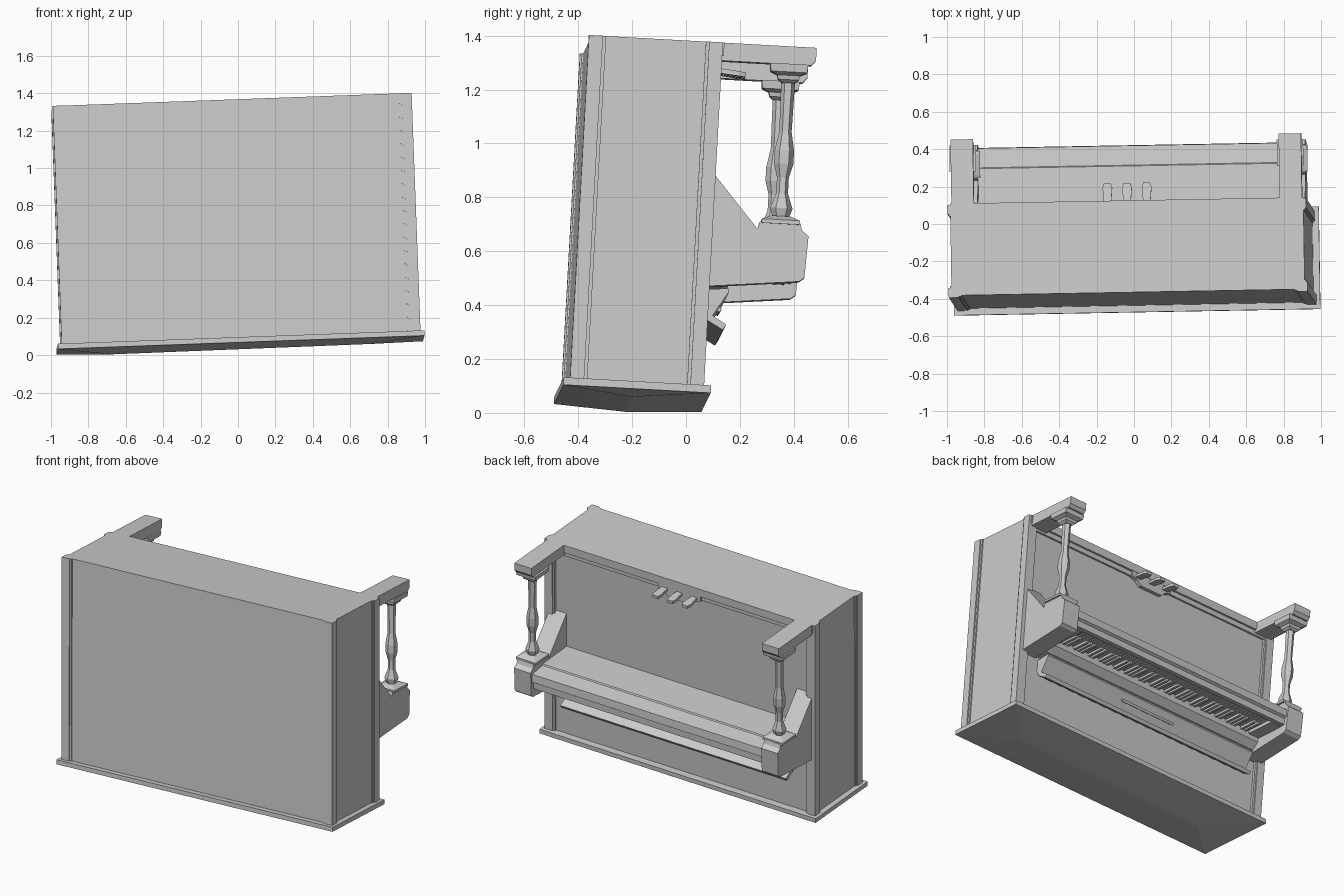
import bpy, bmesh, math
from mathutils import Vector, Matrix

cube = bpy.data.objects.get("Cube")
if cube:
    bpy.data.objects.remove(cube, do_unlink=True)

grey = bpy.data.materials.new("plain grey")
grey.use_nodes = True
COLOUR = (0.6, 0.6, 0.6, 1)
grey.diffuse_color = COLOUR
grey.node_tree.nodes["Principled BSDF"].inputs["Base Color"].default_value = COLOUR

# The whole instrument leans slightly
ax = Vector((1, 0.018, 0.0365)).normalized()
az = Vector((-0.0365, 0.055, 1))
az = (az - ax * az.dot(ax)).normalized()
ay = az.cross(ax)
TILT = Matrix((ax, ay, az)).transposed().to_4x4() @ Matrix.Translation((0.012, 0, 0))


def finish(name, bm):
    bmesh.ops.recalc_face_normals(bm, faces=bm.faces)
    mesh = bpy.data.meshes.new(name)
    bm.to_mesh(mesh)
    bm.free()
    mesh.transform(TILT)
    mesh.materials.append(grey)
    obj = bpy.data.objects.new(name, mesh)
    bpy.context.collection.objects.link(obj)
    return obj


def add_box(bm, x, y, z):
    size = [b - a for a, b in (x, y, z)]
    mid = [(a + b) / 2 for a, b in (x, y, z)]
    m = Matrix.Translation(mid) @ Matrix.Diagonal((*size, 1))
    bmesh.ops.create_cube(bm, size=1, matrix=m)


def boxes(name, *parts):
    bm = bmesh.new()
    for p in parts:
        add_box(bm, *p)
    return finish(name, bm)


def extrude(name, profile, x0, x1):
    """Extrude a (y, z) outline along x."""
    bm = bmesh.new()
    face = bm.faces.new([bm.verts.new((x0, y, z)) for y, z in profile])
    new = bmesh.ops.extrude_face_region(bm, geom=[face])["geom"]
    bmesh.ops.translate(bm, vec=(x1 - x0, 0, 0),
                        verts=[v for v in new if isinstance(v, bmesh.types.BMVert)])
    return finish(name, bm)


def turned(name, cx, cy, profile, sides):
    """Stack rings of (radius, z) into a faceted turned post."""
    bm = bmesh.new()
    rings = []
    for r, z in profile:
        rings.append([bm.verts.new((cx + r * math.cos(a), cy + r * math.sin(a), z))
                      for a in [math.tau * (i + 0.5) / sides for i in range(sides)]])
    for lo, hi in zip(rings, rings[1:]):
        for i in range(sides):
            j = (i + 1) % sides
            bm.faces.new((lo[i], lo[j], hi[j], hi[i]))
    bm.faces.new(rings[0])
    bm.faces.new(rings[-1])
    return finish(name, bm)


def span(s, a, b):
    return tuple(sorted((s * a, s * b)))


TOP, BASE = 1.345, 0.065

# Case and plinth
boxes("case", ((-.945, .945), (-.44, .025), (BASE, TOP)))
boxes("plinth", ((-.945, .945), (-.3, .052), (1.295, TOP)))
boxes("plinth_moulding", ((-.9, .9), (0, .038), (1.265, 1.295)))

# Corner posts with a narrow stepped bead beside each
for s, side in ((1, "left"), (-1, "right")):
    for end, y, bead in (("front", (-.452, -.40), (-.40, -.388)),
                         ("rear", (-.005, .046), (-.017, -.005))):
        boxes(f"{side}_{end}_post",
              (span(s, .905, .96), y, (BASE, TOP)),
              (span(s, .9, .952), bead, (BASE, TOP)),
              (span(s, .892, .905), (y[0] + .006, y[1] - .006), (BASE, TOP)))

# Bowed lid underneath
bm = bmesh.new()
points = [(x, y, z) for x in (-.98, .98) for y in (-.476, .072) for z in (.042, .07)]
points += [(-.69, -.215, .017), (.69, -.215, .022)]
bmesh.ops.convex_hull(bm, input=[bm.verts.new(p) for p in points])
finish("lid", bm)

# Side arms, cheeks and turned posts
cheek = [(.02, .88), (.212, .662), (.22, .69), (.37, .69), (.378, .665),
         (.403, .645), (.396, .49), (.377, .475), (.02, .437)]
arm = [(.0, TOP), (.395, TOP), (.395, 1.298), (.378, 1.278), (.0, 1.278)]
baluster = [(.03, .71), (.042, .745), (.022, .8), (.022, .86), (.036, .91), (.036, .96),
            (.023, 1.03), (.026, 1.225)]
for s, side in ((1, "left"), (-1, "right")):
    extrude(f"{side}_cheek", cheek, s * .818, s * .935)
    extrude(f"{side}_foot_arm", arm, s * .818, s * .938)
    cx, cy = s * .876, .297
    turned(f"{side}_baluster", cx, cy, baluster, 6)
    turned(f"{side}_baluster_base", cx, cy, [(.1, .685), (.1, .7), (.05, .715)], 4)
    turned(f"{side}_baluster_cap", cx, cy,
           [(.034, 1.21), (.055, 1.222), (.06, 1.238), (.095, 1.25), (.1, 1.28)], 4)

# Key bed with sloped front lip
bed = [(.02, .655), (.275, .65), (.28, .642), (.385, .63), (.39, .58),
       (.365, .565), (.02, .565)]
extrude("key_bed", bed, -.82, .82)
boxes("key_slip", ((-.82, .82), (.345, .375), (.53, .57)))
boxes("key_blocks", *[(span(s, .74, .82), (.12, .35), (.525, .57)) for s in (1, -1)])

# White and black keys hang below the bed
COUNT = 52
step = 1.48 / COUNT
white, black = [], []
for i in range(COUNT):
    x = -.74 + i * step
    white.append(((x + .0015, x + step - .0015), (.14, .34), (.545, .57)))
    if i % 7 not in (2, 6):
        black.append(((x + step - .008, x + step + .008), (.14, .265), (.53, .55)))
boxes("white_keys", *white)
boxes("black_keys", *black)

# Fallboard behind the keys
extrude("fallboard", [(.02, .57), (.15, .57), (.14, .5), (.1, .46), (.02, .45)], -.82, .82)

# Music desk with ledge and small slot plate
desk = [(.02, .43), (.118, .44), (.122, .428), (.066, .336), (.118, .305),
        (.106, .285), (.045, .318), (.02, .36)]
extrude("music_desk", desk, -.8, .8)
extrude("desk_rail", [(.099, .39), (.108, .385), (.1, .372), (.091, .377)], -.2, .2)

# Pedal plate and three pedals
bm = bmesh.new()
outline = [(-.15, 1.295), (-.15, 1.262), (-.11, 1.25), (-.08, 1.222),
           (.08, 1.222), (.11, 1.25), (.15, 1.262), (.15, 1.295)]
face = bm.faces.new([bm.verts.new((x, .02, z)) for x, z in outline])
new = bmesh.ops.extrude_face_region(bm, geom=[face])["geom"]
bmesh.ops.translate(bm, vec=(0, .03, 0),
                    verts=[v for v in new if isinstance(v, bmesh.types.BMVert)])
finish("pedal_plate", bm)
for label, px in (("right", -.105), ("middle", 0), ("left", .105)):
    bm = bmesh.new()
    shape = [(-.018, .03), (-.026, .125), (-.018, .15), (.018, .15), (.026, .125), (.018, .03)]
    face = bm.faces.new([bm.verts.new((px + x, y, 1.285 - .1 * y)) for x, y in shape])
    new = bmesh.ops.extrude_face_region(bm, geom=[face])["geom"]
    bmesh.ops.translate(bm, vec=(0, 0, -.018),
                        verts=[v for v in new if isinstance(v, bmesh.types.BMVert)])
    finish(f"{label}_pedal", bm)
